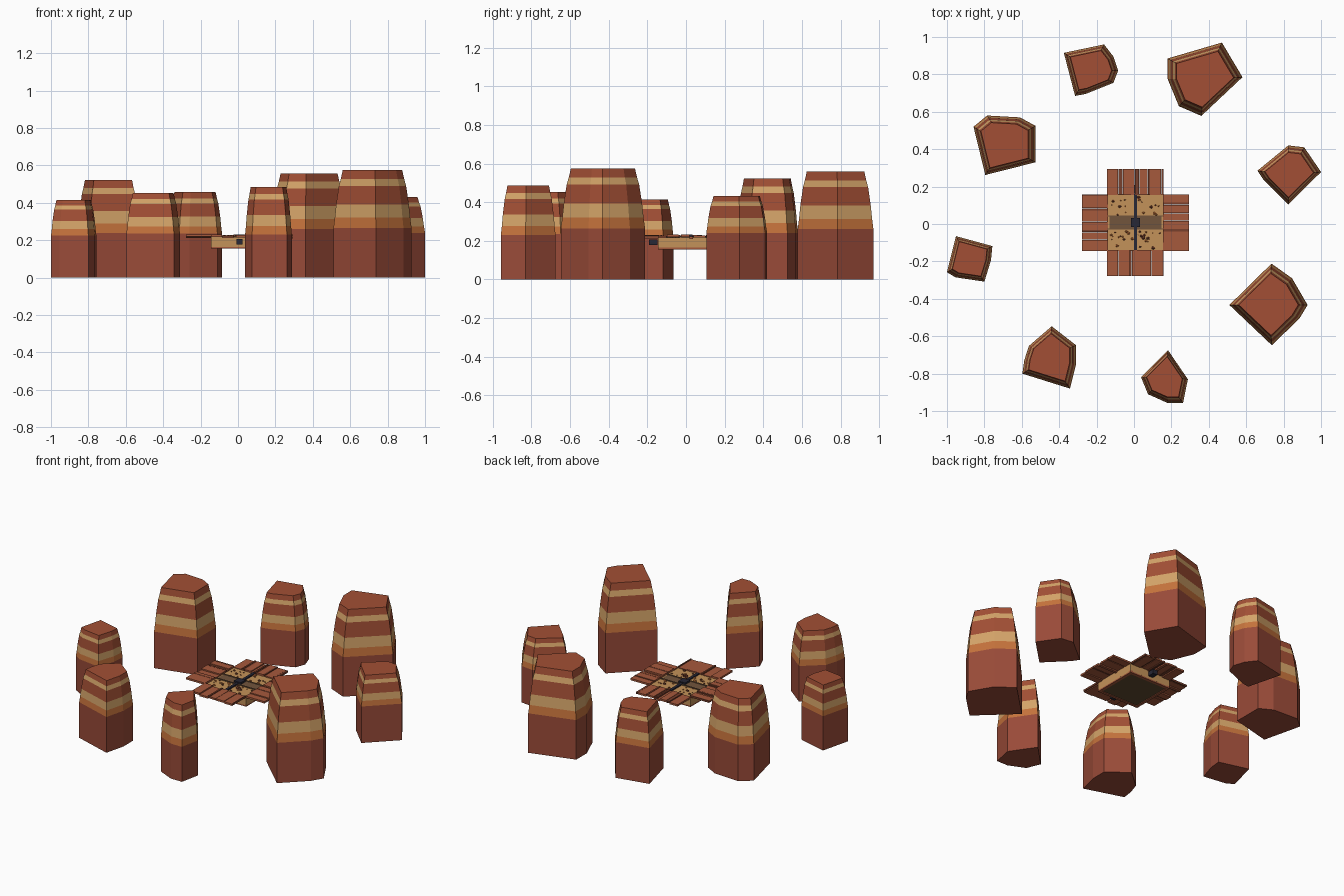
import bpy, bmesh, random
from mathutils import Vector

if "Cube" in bpy.data.objects:
    bpy.data.objects.remove(bpy.data.objects["Cube"])

random.seed(4)


def mat(name, rgb):
    m = bpy.data.materials.new(name)
    m.diffuse_color = (*rgb, 1)
    m.use_nodes = True
    m.node_tree.nodes["Principled BSDF"].inputs["Base Color"].default_value = m.diffuse_color
    return m


RED = mat("red_rock", (.36, .078, .035))
BASE = mat("base_rock", (.32, .07, .04))
ORANGE = mat("orange_rock", (.56, .17, .045))
TAN = mat("tan_rock", (.66, .37, .14))
SAND = mat("sand", (.55, .29, .10))
WOOD = mat("wood", (.38, .10, .045))
WOOD2 = mat("dark_wood", (.19, .05, .025))
DARK = mat("dark_metal", (.02, .02, .035))
UNDER = mat("underside", (.12, .07, .03))
ROAD = mat("track", (.17, .09, .045))


def finish(bm, name, mats):
    bmesh.ops.recalc_face_normals(bm, faces=bm.faces)
    me = bpy.data.meshes.new(name)
    bm.to_mesh(me)
    bm.free()
    for m in mats:
        me.materials.append(m)
    ob = bpy.data.objects.new(name, me)
    bpy.context.collection.objects.link(ob)
    return ob


def add_box(bm, lo, hi, mi=0):
    lo, hi = Vector(lo), Vector(hi)
    vs = bmesh.ops.create_cube(bm, size=1)["verts"]
    for v in vs:
        v.co = Vector((lo[i] + (hi[i] - lo[i]) * (v.co[i] + .5) for i in range(3)))
    for f in {f for v in vs for f in v.link_faces}:
        f.material_index = mi


# Banded rock pillar: straight foot, then tapering strata
def rock(name, outline, base, height):
    n = len(outline)
    xs, ys = zip(*outline)
    c = Vector(((min(xs) + max(xs)) / 2, (min(ys) + max(ys)) / 2))
    h = height - base
    rings = [(0, 1), (base, 1), (base + .18 * h, .965), (base + .41 * h, .93),
             (base + .73 * h, .86), (base + .85 * h, .81), (height, .76)]
    bands = [0, 1, 2, 3, 2, 3]
    bm = bmesh.new()
    loops = []
    for z, s in rings:
        loops.append([bm.verts.new((*(c + (Vector(p) - c) * s), z)) for p in outline])
    for k, (a, b) in enumerate(zip(loops, loops[1:])):
        for i in range(n):
            j = (i + 1) % n
            bm.faces.new((a[i], a[j], b[j], b[i])).material_index = bands[k]
    bm.faces.new(loops[0]).material_index = 0
    bm.faces.new(loops[-1]).material_index = 3
    finish(bm, name, [BASE, ORANGE, TAN, RED])


rock("rock_back_left", [(-.375, .915), (-.16, .96), (-.11, .895), (-.085, .82),
                        (-.11, .755), (-.26, .695), (-.315, .685)], .235, .457)
rock("rock_back_right", [(.18, .885), (.47, .97), (.58, .785), (.36, .578),
                         (.24, .63), (.18, .775)], .26, .558)
rock("rock_left_upper", [(-.858, .52), (-.785, .58), (-.61, .57), (-.527, .525),
                         (-.527, .33), (-.795, .262)], .24, .523)
rock("rock_right_upper", [(.66, .285), (.825, .42), (.91, .41), (1.0, .278),
                          (.825, .105), (.69, .24)], .24, .432)
rock("rock_left_lower", [(-.952, -.065), (-.757, -.118), (-.765, -.195),
                         (-.80, -.308), (-.955, -.285), (-1.0, -.258)], .225, .415)
rock("rock_right_lower", [(.51, -.433), (.735, -.212), (.845, -.29), (.928, -.433),
                          (.885, -.505), (.737, -.648)], .265, .575)
rock("rock_front_left", [(-.562, -.652), (-.44, -.547), (-.31, -.648), (-.31, -.75),
                         (-.342, -.88), (-.597, -.80), (-.587, -.73)], .235, .452)
rock("rock_front_right", [(.038, -.82), (.182, -.675), (.288, -.83), (.262, -.958),
                          (.182, -.958), (.075, -.91)], .23, .486)

# Central sand platform
C, H = .008, .152
bm = bmesh.new()
add_box(bm, (C - H, C - H, .165), (C + H, C + H, .218))
finish(bm, "sand_platform", [SAND])

# Shallow underside and its beams
bm = bmesh.new()
add_box(bm, (C - H * .9, C - H * .9, .16), (C + H * .9, C + H * .9, .166))
finish(bm, "platform_underside", [UNDER])
bm = bmesh.new()
for s in (-1, 1):
    for p, q in ((C + s * H * .94, None), (None, C + s * H * .94)):
        x = (p - .009, p + .009) if p is not None else (C - H, C + H)
        y = (q - .009, q + .009) if q is not None else (C - H, C + H)
        add_box(bm, (x[0], y[0], .156), (x[1], y[1], .17))
finish(bm, "platform_frame", [WOOD])

# Crossing tracks over the sand
bm = bmesh.new()
add_box(bm, (C - .14, C - .035, .217), (C + .14, C + .035, .220))
for s in (-1, 1):
    add_box(bm, (C - H, C + s * .035 - .003, .218), (C + H, C + s * .035 + .003, .224))
finish(bm, "cross_track", [ROAD])
bm = bmesh.new()
add_box(bm, (C - .009, C - H, .218), (C + .009, C + H, .226))
add_box(bm, (C - .025, C - .025, .218), (C + .025, C + .025, .232))
finish(bm, "centre_rail", [DARK])

# Scattered small stones
bm = bmesh.new()
for i in range(44):
    r = random.uniform(.003, .009)
    x, y = (C + random.uniform(-.138, .138) for _ in range(2))
    if abs(y - C) < .04 or abs(x - C) < .016:
        y = C + random.choice((-1, 1)) * random.uniform(.045, .138)
    vs = bmesh.ops.create_icosphere(bm, subdivisions=1, radius=r)["verts"]
    for v in vs:
        v.co = Vector((v.co.x * 1.3 + x, v.co.y + y, v.co.z + .22))
    for f in {f for v in vs for f in v.link_faces}:
        f.material_index = i % 2
finish(bm, "scattered_stones", [WOOD2, ORANGE])

# Plank decks reaching out on four sides
for name, axis, sign in (("right", 0, 1), ("left", 0, -1), ("back", 1, 1), ("front", 1, -1)):
    bm = bmesh.new()
    t = C - H
    while t < C + H - .002:
        w = min(random.choice((.012, .02, .045, .06)), C + H - t)
        z = .222 + random.uniform(0, .010)
        ends = sorted((C + sign * (H - .004), C + sign * .286))
        lo, hi = [0, 0, z - .012], [0, 0, z]
        lo[axis], hi[axis] = ends
        lo[1 - axis], hi[1 - axis] = t, t + w - .001
        add_box(bm, lo, hi, 1 if w < .015 else 0)
        t += w
    finish(bm, name + "_plank_deck", [WOOD, WOOD2])

# Dark blocks hung at the front and back of the platform
for name, y in (("front_block", -.17), ("back_block", .186)):
    bm = bmesh.new()
    add_box(bm, (C - .017, y - .022, .178), (C + .017, y + .022, .207))
    finish(bm, name, [DARK])
